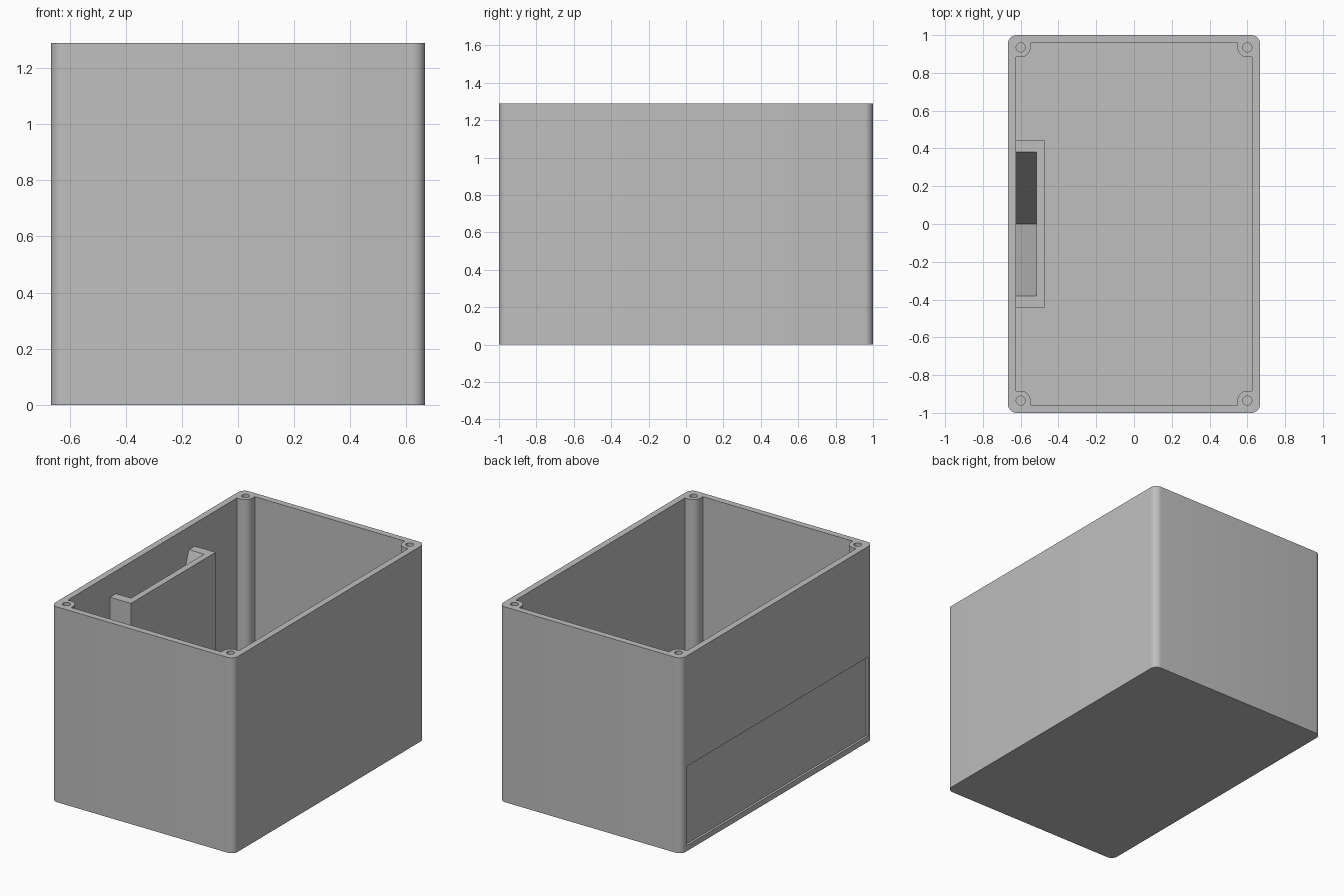
import bpy, bmesh, math
from mathutils import Vector

if "Cube" in bpy.data.objects:
    bpy.data.objects.remove(bpy.data.objects["Cube"], do_unlink=True)

HX, HY, H = 0.667, 1.0, 1.29        # outer half sizes and height
WALL, FLOOR = 0.042, 0.04
POST_X, POST_Y, POST_R = 0.6, 0.935, 0.052
QUADRANTS = [(1, 1), (-1, 1), (-1, -1), (1, -1)]

grey = bpy.data.materials.new("plain grey")
grey.use_nodes = True
grey.diffuse_color = (0.52, 0.52, 0.52, 1)
grey.node_tree.nodes["Principled BSDF"].inputs["Base Color"].default_value = grey.diffuse_color


def prism(name, points, offset):
    """Extrude a closed outline of 3D points along an offset."""
    bm = bmesh.new()
    face = bm.faces.new([bm.verts.new(p) for p in points])
    new = bmesh.ops.extrude_face_region(bm, geom=[face])["geom"]
    bmesh.ops.translate(bm, vec=Vector(offset),
                        verts=[v for v in new if isinstance(v, bmesh.types.BMVert)])
    bmesh.ops.recalc_face_normals(bm, faces=bm.faces)
    mesh = bpy.data.meshes.new(name)
    bm.to_mesh(mesh)
    bm.free()
    mesh.materials.append(grey)
    obj = bpy.data.objects.new(name, mesh)
    bpy.context.collection.objects.link(obj)
    return obj


def upright(name, outline, z0, z1):
    return prism(name, [(x, y, z0) for x, y in outline], (0, 0, z1 - z0))


def box(name, x0, x1, y0, y1, z0, z1):
    return upright(name, [(x0, y0), (x1, y0), (x1, y1), (x0, y1)], z0, z1)


def arc(cx, cy, r, start, end, n):
    angles = [math.radians(start + (end - start) * i / n) for i in range(n + 1)]
    return [(cx + r * math.cos(a), cy + r * math.sin(a)) for a in angles]


def four_corners(corner):
    """Mirror one corner's points into a full counter-clockwise outline."""
    outline = []
    for sx, sy in QUADRANTS:
        pts = [(x * sx, y * sy) for x, y in corner]
        outline += pts if sx * sy > 0 else pts[::-1]
    return outline


def cut(target, cutter):
    mod = target.modifiers.new("cut", "BOOLEAN")
    mod.operation, mod.solver, mod.object = "DIFFERENCE", "EXACT", cutter
    bpy.context.view_layer.objects.active = target
    bpy.ops.object.modifier_apply(modifier=mod.name)
    bpy.data.objects.remove(cutter, do_unlink=True)


# Open case with rounded outer corners
r = 0.045
case = upright("case", four_corners(arc(HX - r, HY - r, r, 0, 90, 8)), 0, H)

# Cavity outline leaves a rounded screw post in each corner
inner_x, inner_y = HX - WALL, HY - WALL
corner = [(inner_x, POST_Y - POST_R)]
corner += arc(POST_X, POST_Y, POST_R, 270, 180, 10)
corner += [(POST_X - POST_R, inner_y)]
cut(case, upright("cavity", four_corners(corner), FLOOR, H + 0.1))

# Screw holes in the posts
for sx, sy in QUADRANTS:
    hole = arc(POST_X * sx, POST_Y * sy, 0.024, 0, 345, 23)
    cut(case, upright("screw_hole", hole, H - 0.3, H + 0.1))

# Shallow panel recess on the outside of the side wall
cut(case, box("panel_recess", -HX - 0.1, -HX + 0.015, -0.945, 0.945, 0.037, 0.56))

# Inner pocket on the same wall, with a tapering hopper shape
TOP, DEPTH = 1.14, 1.08
pocket = box("inner_pocket", -0.64, -0.473, -0.442, 0.442, FLOOR - 0.01, TOP)
wedge = [(-0.7, 0, TOP - DEPTH), (-0.7, 0.38, TOP), (-0.7, 0.38, TOP + 0.1),
         (-0.7, -0.38, TOP + 0.1), (-0.7, -0.38, TOP)]
cut(pocket, prism("pocket_hollow", wedge, (0.185, 0, 0)))

# Smooth the rounded corners, keep the edges crisp
bpy.ops.object.select_all(action="DESELECT")
for obj in (case, pocket):
    obj.select_set(True)
bpy.context.view_layer.objects.active = case
bpy.ops.object.shade_smooth_by_angle(angle=math.radians(30))
